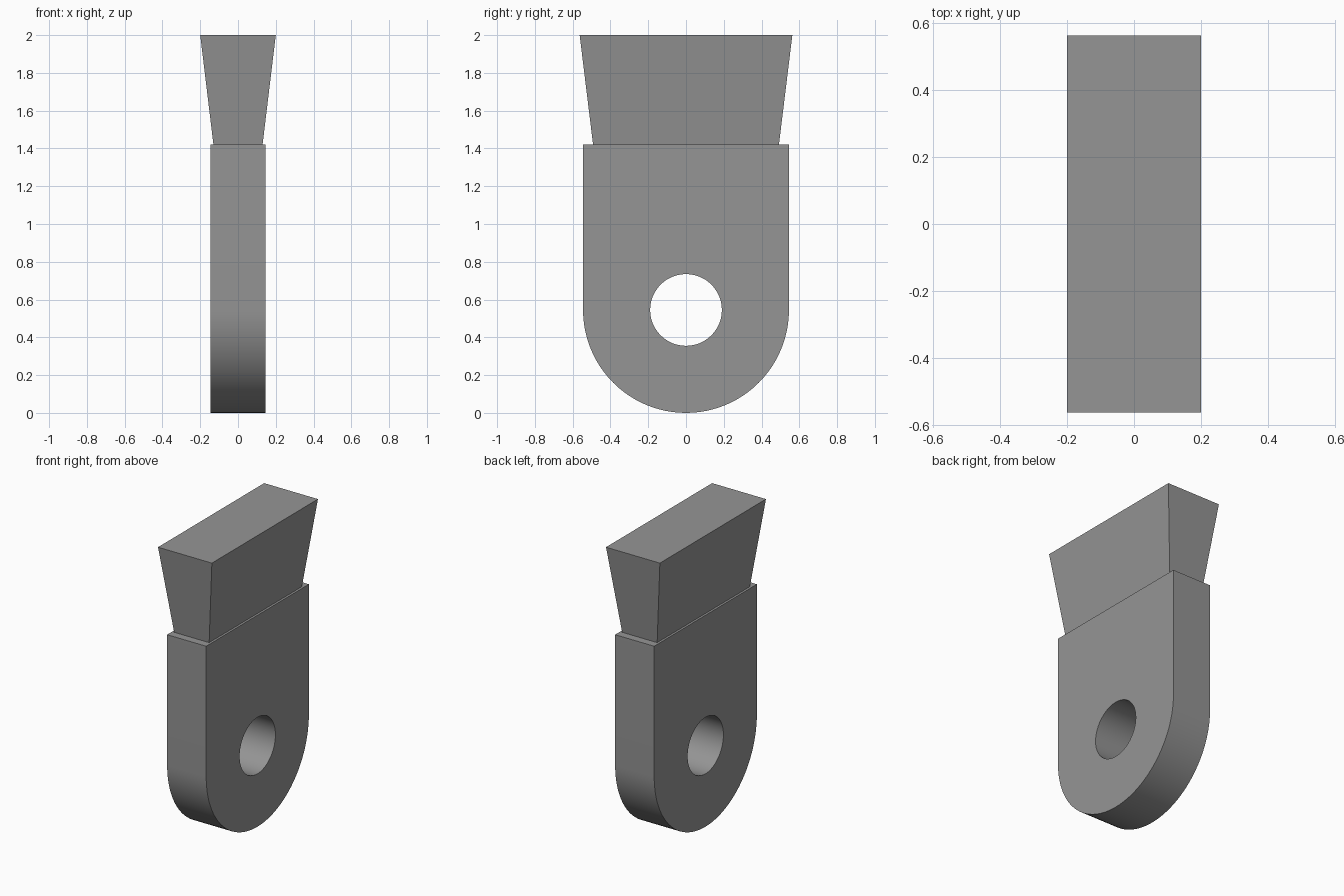
import bpy, bmesh, math

if "Cube" in bpy.data.objects:
    bpy.data.objects.remove(bpy.data.objects["Cube"])

HALF_T = 0.145            # half thickness of the plate
R, CZ = 0.545, 0.545      # rounded end radius and centre height
HOLE_R = 0.19
SHOULDER, TOP = 1.42, 2.0

grey = bpy.data.materials.new("grey")
grey.diffuse_color = (0.3, 0.3, 0.3, 1)
grey.use_nodes = True
grey.node_tree.nodes["Principled BSDF"].inputs["Base Color"].default_value = grey.diffuse_color


def finish(name, bm):
    bmesh.ops.recalc_face_normals(bm, faces=bm.faces[:])
    mesh = bpy.data.meshes.new(name)
    bm.to_mesh(mesh)
    bm.free()
    mesh.materials.append(grey)
    obj = bpy.data.objects.new(name, mesh)
    bpy.context.collection.objects.link(obj)
    bpy.ops.object.select_all(action='DESELECT')
    obj.select_set(True)
    bpy.context.view_layer.objects.active = obj
    bpy.ops.object.shade_smooth_by_angle(angle=math.radians(30))
    return obj


def arc(radius, start, end, count):
    return [(radius * math.cos(start + (end - start) * i / count),
             CZ + radius * math.sin(start + (end - start) * i / count))
            for i in range(count + 1)]


# Plate: round lower end, square upper end, through hole
bm = bmesh.new()
outline = arc(R, math.pi, 2 * math.pi, 48) + [(R, SHOULDER), (-R, SHOULDER)]
hole = arc(HOLE_R, 0, 2 * math.pi, 48)[:-1]
edges = []
for loop in (outline, hole):
    verts = [bm.verts.new((-HALF_T, y, z)) for y, z in loop]
    edges += [bm.edges.new((verts[i - 1], verts[i])) for i in range(len(verts))]
bmesh.ops.triangle_fill(bm, edges=edges, use_beauty=True)
side = bmesh.ops.extrude_face_region(bm, geom=bm.faces[:], use_keep_orig=True)
bmesh.ops.translate(bm, vec=(2 * HALF_T, 0, 0),
                    verts=[g for g in side["geom"] if isinstance(g, bmesh.types.BMVert)])
finish("mounting_plate", bm)

# Flared block on top of the plate
bm = bmesh.new()
bmesh.ops.create_cube(bm, size=2)
for v in bm.verts:
    hx, hy, z = (0.2, 0.563, TOP) if v.co.z > 0 else (0.13, 0.492, SHOULDER)
    v.co = (math.copysign(hx, v.co.x), math.copysign(hy, v.co.y), z)
finish("flared_block", bm)
